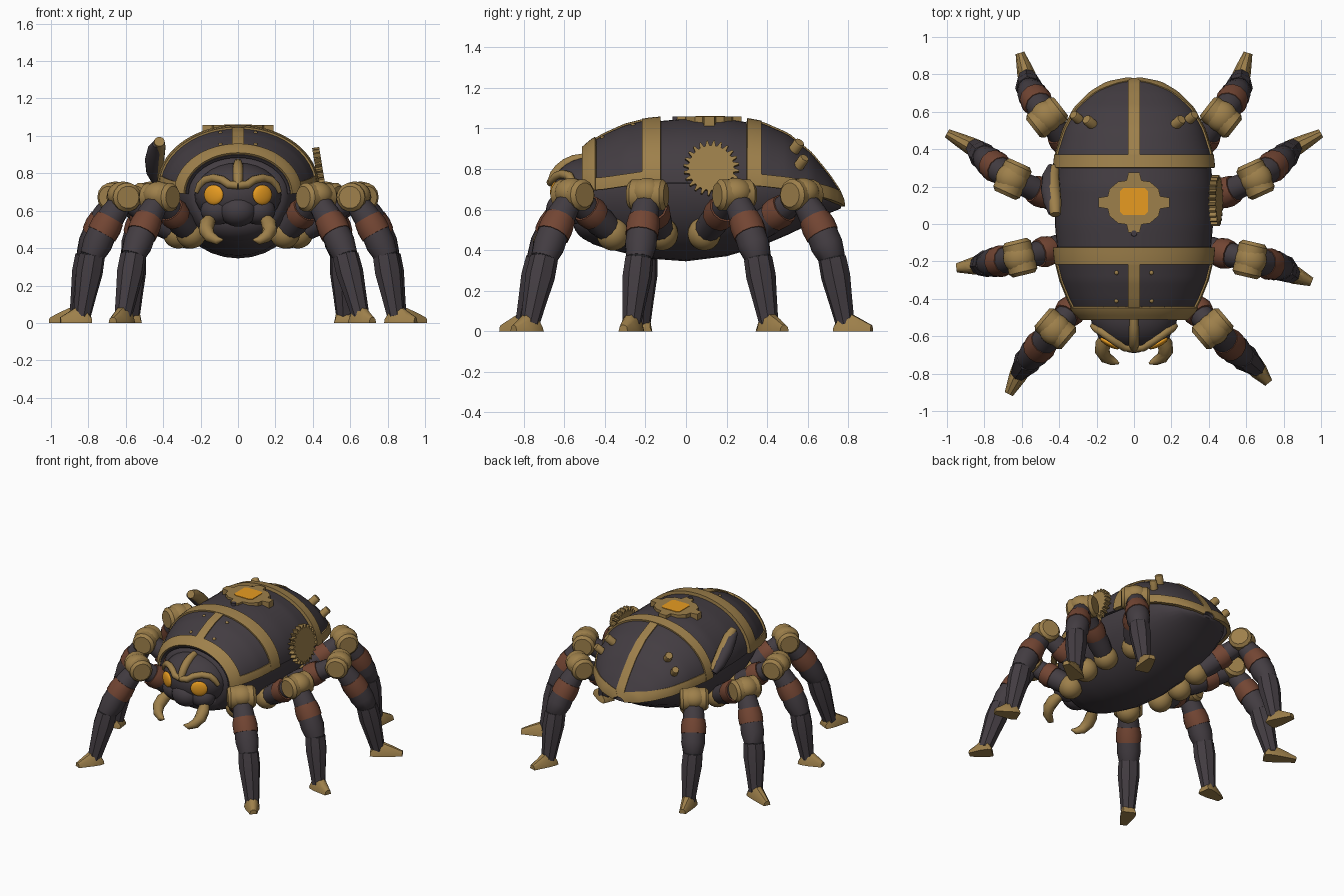
import bpy, bmesh, math
from mathutils import Vector, Matrix

if "Cube" in bpy.data.objects:
    bpy.data.objects.remove(bpy.data.objects["Cube"])
PI = math.pi

def mat(name, c):
    m = bpy.data.materials.new(name)
    m.diffuse_color = (*c, 1)
    m.use_nodes = True
    m.node_tree.nodes["Principled BSDF"].inputs["Base Color"].default_value = m.diffuse_color
    return m

DARK = mat("dark_iron", (0.056, 0.046, 0.054))
BRASS = mat("brass", (0.34, 0.215, 0.070))
COPPER = mat("copper", (0.17, 0.060, 0.033))
BLACK = mat("joint_black", (0.02, 0.019, 0.022))
GLOW = mat("amber_glow", (0.80, 0.33, 0.015))

def finish(name, bm, m, thick=0, angle=40):
    bmesh.ops.recalc_face_normals(bm, faces=bm.faces)
    me = bpy.data.meshes.new(name)
    bm.to_mesh(me)
    bm.free()
    me.materials.append(m)
    o = bpy.data.objects.new(name, me)
    bpy.context.collection.objects.link(o)
    bpy.ops.object.select_all(action='DESELECT')
    o.select_set(True)
    bpy.context.view_layer.objects.active = o
    if thick:
        s = o.modifiers.new("thickness", 'SOLIDIFY')
        s.thickness, s.offset = thick, 0
        bpy.ops.object.modifier_apply(modifier=s.name)
    bpy.ops.object.shade_smooth_by_angle(angle=math.radians(angle))
    return o

def loft(name, rings, m, angle=40):
    bm = bmesh.new()
    vs = [[bm.verts.new(p) for p in r] for r in rings]
    n = len(vs[0])
    for a, b in zip(vs, vs[1:]):
        for i in range(n):
            bm.faces.new((a[i], a[(i+1) % n], b[(i+1) % n], b[i]))
    bm.faces.new(vs[0])
    bm.faces.new(vs[-1])
    return finish(name, bm, m, 0, angle)

def tube(name, p0, p1, prof, m, n=12):
    """Turned part between two points; prof = (fraction, radius) pairs."""
    p0, p1 = Vector(p0), Vector(p1)
    q = (p1-p0).to_track_quat('Z', 'Y')
    return loft(name, [[p0.lerp(p1, t) + q @ Vector((r*math.cos(2*PI*i/n), r*math.sin(2*PI*i/n), 0))
                        for i in range(n)] for t, r in prof], m)

def path_tube(name, pts, radii, m, n=10):
    pts = [Vector(p) for p in pts]
    rings = []
    for k, p in enumerate(pts):
        d = pts[min(k+1, len(pts)-1)] - pts[max(k-1, 0)]
        q = d.to_track_quat('Z', 'Y')
        rings.append([p + q @ Vector((radii[k]*math.cos(2*PI*i/n), radii[k]*math.sin(2*PI*i/n), 0)) for i in range(n)])
    return loft(name, rings, m)

def ball(name, c, r, m, rot=None):
    bm = bmesh.new()
    M = Matrix.Translation(c) @ (rot or Matrix()) @ Matrix.Diagonal((*r, 1))
    bmesh.ops.create_uvsphere(bm, u_segments=24, v_segments=14, radius=1, matrix=M)
    return finish(name, bm, m)

def plate(name, outline, h, M, m):
    loft(name, [[M @ Vector((x, y, z)) for x, y in outline] for z in (0, h)], m, 30)

# Shell profile: y, half width, top, lower edge, belly bottom
PROF = [(-.50, .265, .885, .69, .46), (-.46, .305, .92, .695, .43), (-.40, .335, .955, .70, .41),
        (-.30, .375, 1.0, .715, .385), (-.20, .40, 1.025, .73, .36), (0, .418, 1.043, .73, .345),
        (.20, .418, 1.043, .725, .37), (.37, .40, 1.012, .715, .42), (.50, .36, .955, .70, .475),
        (.615, .30, .86, .675, .53), (.70, .215, .755, .65, .58), (.75, .13, .68, .63, .60), (.77, .03, .63, .615, .61)]

def prof(y):
    for a, b in zip(PROF, PROF[1:]):
        if y <= b[0]:
            break
    f = (y-a[0])/(b[0]-a[0])
    return [p+(q-p)*f for p, q in zip(a[1:], b[1:])]

def P(y, th, off=0):
    w, t, b, _ = prof(y)
    return Vector(((w+off)*math.cos(th), y, b+(t-b+off)*math.sin(th)))

def patch(name, y0, y1, a0, a1, off, thick, m, nu=24, nv=24):
    """Curved plate on the shell; a0/a1 are angle limits as functions of y."""
    bm = bmesh.new()
    ys = [y0+(y1-y0)*math.sin(i/nu*PI/2) for i in range(nu+1)]
    g = [[bm.verts.new(P(y, a0(y)+(a1(y)-a0(y))*j/nv, off)) for j in range(nv+1)] for y in ys]
    for i in range(nu):
        for j in range(nv):
            bm.faces.new((g[i][j], g[i][j+1], g[i+1][j+1], g[i+1][j]))
    finish(name, bm, m, thick)

zero, full = (lambda y: 0), (lambda y: PI)
def edge(k):
    return lambda y: min(k/max(prof(y)[1]-prof(y)[2], .02), 1.3)
def mid(k, s):
    return lambda y: PI/2 + s*min(k/max(prof(y)[0], .02), 1.2)

# Body and shell plates
rings = []
for y in [-.5, -.46, -.4, -.3, -.2, -.1, 0, .1, .2, .3, .4, .5, .6, .7, .75, .765]:
    w, t, b, d = prof(y)
    rings.append([(w*.9*math.cos(a), y, b+(max(t-b-.03, .005) if math.sin(a) > 0 else b-d)*math.sin(a))
                  for a in [2*PI*i/32 for i in range(32)]])
loft("body", rings, DARK, 60)
patch("middle_shell", -.2, .36, zero, full, -.005, .02, DARK)
for nm, y0, y1, band in (("front", -.5, -.13, (-.215, -.125)), ("rear", .30, .77, (.30, .37))):
    patch(nm+"_shell", y0, y1, zero, full, .006, .02, DARK)
    patch(nm+"_cross_band", *band, zero, full, .014, .026, BRASS, 4, 40)
    patch(nm+"_center_stripe", y0, y1, mid(.03, -1), mid(.03, 1), .012, .024, BRASS, 24, 4)
    patch(nm+"_right_rim", y0, y1, zero, edge(.055), .012, .026, BRASS, 24, 5)
    patch(nm+"_left_rim", y0, y1, lambda y: PI-edge(.055)(y), full, .012, .026, BRASS, 24, 5)
patch("front_rim", -.5, -.44, zero, full, .012, .035, BRASS, 4, 40)

# Head, snout and cheeks
HC, HR = Vector((0, -.48, .685)), Vector((.235, .19, .172))
def on_head(x, z, off=0):
    k = max(1-(x/HR.x)**2-((z-HC.z)/HR.z)**2, 0)
    return Vector((x, HC.y-HR.y*math.sqrt(k)-off, z))
def head_normal(p):
    return Vector([(p[i]-HC[i])/HR[i]**2 for i in range(3)]).normalized()
ball("head", HC, HR, DARK)
ball("snout", (0, -.60, .60), (.10, .09, .085), DARK)
ball("neck", (0, -.42, .55), (.21, .14, .12), DARK)
path_tube("head_stripe", [on_head(0, z, .002) for z in (.74, .77, .80, .825, .845, .856)], [.022, .027, .028, .028, .026, .022], BRASS)
for s, side in ((1, "right"), (-1, "left")):
    ball(side+"_cheek", (s*.11, -.57, .60), (.09, .08, .075), DARK)
    e = on_head(s*.13, .685)
    q = head_normal(e).to_track_quat('Z', 'Y').to_matrix().to_4x4()
    ball(side+"_eye", e, (.058, .054, .018), GLOW, q)
    arc = [(.0, .735), (.05, .74), (.085, .765), (.13, .775), (.175, .765), (.205, .735), (.222, .70)]
    path_tube(side+"_brow", [on_head(s*x, z, .004) for x, z in arc], [.022, .022, .022, .022, .022, .02, .014], BRASS)
    path_tube(side+"_mandible", [(s*.145, -.59, .56), (s*.165, -.64, .53), (s*.17, -.68, .495),
              (s*.15, -.715, .46), (s*.11, -.735, .44), (s*.08, -.745, .445)],
              [.03, .042, .04, .032, .022, .005], BRASS)
    # Shell studs and rear pegs
    for y in (-.26, -.41):
        p = P(y, math.acos(.09/prof(y)[0]), .014)
        ball(side+"_stud", (s*p.x, p.y, p.z), (.012, .012, .01), BRASS)
    for x, y, r in ((.285, .55, .026), (.215, .525, .028)):
        p = P(y, math.acos(x/prof(y)[0]))
        p.x *= s
        tube(side+"_peg", p, p+Vector((s*.04, .035, .05)), [(-.2, r), (.9, r), (1, r*.85)], BRASS)

# Top medallion with amber lens
quarter = [(.19, -.03), (.19, .03), (.14, .04), (.132, .085), (.085, .132), (.04, .14)]
out = []
for k in range(4):
    c, sn = round(math.cos(k*PI/2)), round(math.sin(k*PI/2))
    out += [(c*x-sn*y, (sn*x+c*y)*.84) for x, y in quarter]
plate("medallion", out, .05, Matrix.Translation((0, .115, 1.008)), BRASS)
lens = [(x*s, y*t) for s, t, pts in ((1, 1, [(.074, .055), (.058, .072)]), (-1, 1, [(.058, .072), (.074, .055)]),
        (-1, -1, [(.074, .055), (.058, .072)]), (1, -1, [(.058, .072), (.074, .055)])) for x, y in pts]
plate("amber_lens", lens, .006, Matrix.Translation((0, .12, 1.056)), GLOW)
tube("medallion_pin", (0, -.05, 1.03), (0, -.05, 1.06), [(0, .018), (1, .016)], DARK)

# Side gear, and the curved canister on the other side
teeth = [(r*math.cos(a), r*math.sin(a)) for k in range(24)
         for r, a in [(rr, 2*PI*(k+f)/24) for rr, f in ((.112, 0), (.112, .3), (.137, .5), (.137, .72))]]
G = Matrix.Translation((.418, .125, .80)) @ Matrix.Rotation(PI/2-.16, 4, 'Y')
plate("right_gear", teeth, .038, G, BRASS)
arc = [(-.425, .30, .77), (-.435, .25, .82), (-.435, .18, .885), (-.425, .11, .94), (-.42, .05, .97)]
path_tube("left_canister_spine", arc, [.025, .036, .042, .038, .028], BRASS, 14)
path_tube("left_canister", [(x-.018, y+.006, z-.012) for x, y, z in arc], [.02, .038, .045, .04, .02], DARK, 14)

# Legs: hip, knee, shin top, ankle, toe (plan x, y)
R = [("front_right_leg", (.25, -.36), (.42, -.56), (.575, -.70), (.65, -.765), (.72, -.85)),
     ("fore_right_leg", (.32, -.12), (.62, -.19), (.79, -.23), (.84, -.265), (.95, -.31)),
     ("mid_right_leg", (.32, .09), (.65, .24), (.80, .355), (.85, .405), (1.0, .485)),
     ("rear_right_leg", (.27, .32), (.465, .57), (.56, .72), (.57, .78), (.61, .915))]
L = [("front_left_leg", (-.25, -.36), (-.42, -.56), (-.56, -.72), (-.61, -.79), (-.67, -.91)),
     ("fore_left_leg", (-.32, -.11), (-.61, -.18), (-.78, -.21), (-.83, -.22), (-.95, -.235))]
L += [(n.replace("right", "left"), *[(-x, y) for x, y in pts]) for n, *pts in R[2:]]
for name, h, k, j, a, t in R + L:
    H, K, J, A = [Vector((*p, z)) for p, z in ((h, .48), (k, .672), (j, .36), (a, .06))]
    ball(name+"_hip", H, (.082, .082, .082), BRASS)
    tube(name+"_arm", H, K, [(0, .06), (.3, .074), (.9, .06)], DARK)
    tube(name+"_arm_band", H.lerp(K, .43), H.lerp(K, .66), [(0, .077), (.5, .083), (1, .075)], COPPER)
    d = Vector((k[0]-h[0], k[1]-h[1], 0)).normalized()
    side = Vector((-d.y, d.x, 0))
    tube(name+"_knee", K-side*.095, K+side*.095, [(0, .06), (.1, .078), (.9, .078), (1, .06)], BRASS, 14)
    ball(name+"_knee_cap", K+d*.005+Vector((0, 0, .012)), (.085, .085, .072), BRASS)
    # Thigh bows outward slightly between knee and shin
    M = K.lerp(J, .5) + d*.015
    path_tube(name+"_thigh", [K.lerp(J, .1), K.lerp(M, .6), M, M.lerp(J, .6), J, J-Vector((0, 0, .015))],
              [.062, .072, .076, .08, .066, .05], DARK, 12)
    tube(name+"_thigh_band", K.lerp(M, .72), M.lerp(J, .26), [(0, .077), (.5, .085), (1, .083)], COPPER)
    tube(name+"_shin", J, A, [(-.02, .05), (.0, .07), (.3, .073), (.7, .059), (1.08, .047)], DARK, 8)
    ball(name+"_shin_joint", J, (.064, .064, .05), BLACK)
    # Wedge foot
    T = Vector((*t, 0))
    f = (T-Vector((*a, 0))).normalized()
    g = Vector((-f.y, f.x, 0))
    B = Vector((*a, 0))
    foot = [(B-f*.045, .046, .03), (B-f*.02, .052, .075), (B+f*.03, .047, .088), (B.lerp(T, .6), .036, .06), (T, .024, .03)]
    loft(name+"_foot", [[p-g*w, p+g*w, p+g*w*.8+Vector((0, 0, z*.7)), p+g*w*.35+Vector((0, 0, z)),
                         p-g*w*.35+Vector((0, 0, z)), p-g*w*.8+Vector((0, 0, z*.7))] for p, w, z in foot], BRASS)
